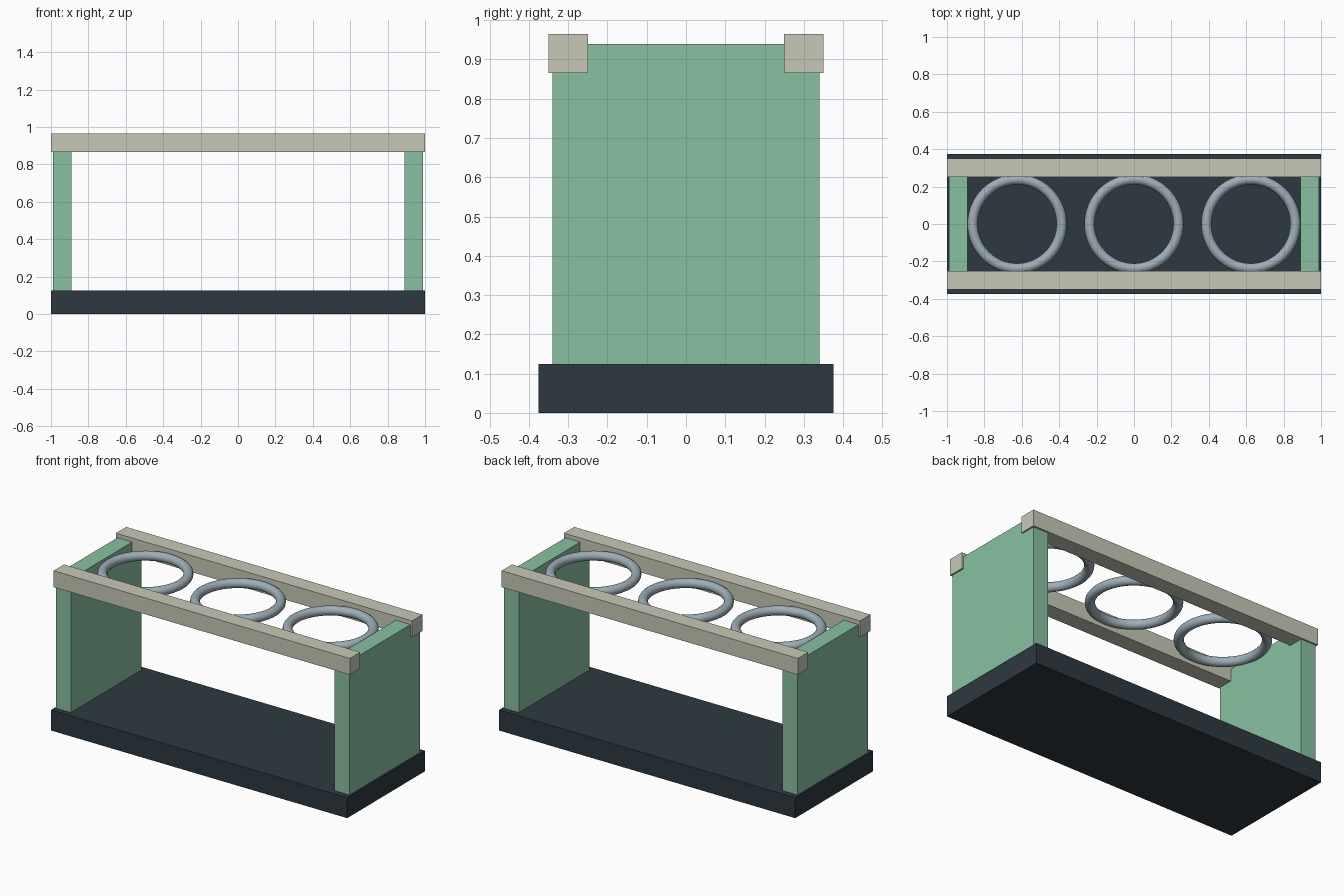
import bpy, math

if "Cube" in bpy.data.objects:
    bpy.data.objects.remove(bpy.data.objects["Cube"])


def material(name, rgb):
    m = bpy.data.materials.new(name)
    lin = [((c / 255 + 0.055) / 1.055) ** 2.4 for c in rgb]
    m.diffuse_color = (*lin, 1)
    m.use_nodes = True
    m.node_tree.nodes["Principled BSDF"].inputs["Base Color"].default_value = m.diffuse_color
    return m


DARK = material("dark slate", (45, 57, 64))
GREEN = material("soft green", (135, 193, 161))
CREAM = material("pale stone", (199, 201, 183))
STEEL = material("steel grey", (158, 174, 184))


def box(name, lo, hi, mat):
    bpy.ops.mesh.primitive_cube_add(size=1, location=[(a + b) / 2 for a, b in zip(lo, hi)])
    o = bpy.context.object
    o.name = name
    o.scale = [b - a for a, b in zip(lo, hi)]
    bpy.ops.object.transform_apply(location=False, rotation=False, scale=True)
    o.data.materials.append(mat)


# Base slab
box("base", (-1, -0.375, 0), (1, 0.375, 0.125), DARK)

# Upright end panels, and the long rails let into their top corners
for side, s in (("left", -1), ("right", 1)):
    box(side + "_end_panel", (s * 0.94 - 0.05, -0.34, 0.125), (s * 0.94 + 0.05, 0.34, 0.94), GREEN)
for side, s in (("front", -1), ("back", 1)):
    box(side + "_rail", (-1, s * 0.3 - 0.05, 0.865), (1, s * 0.3 + 0.05, 0.965), CREAM)

# Holder rings held between the rails
for i, x in enumerate((-0.625, 0, 0.625)):
    bpy.ops.mesh.primitive_torus_add(location=(x, 0, 0.9125), major_radius=0.238, minor_radius=0.0275,
                                     major_segments=64, minor_segments=16)
    ring = bpy.context.object
    ring.name = "holder_ring_%d" % (i + 1)
    ring.data.materials.append(STEEL)
    bpy.ops.object.shade_smooth_by_angle(angle=math.radians(40))
